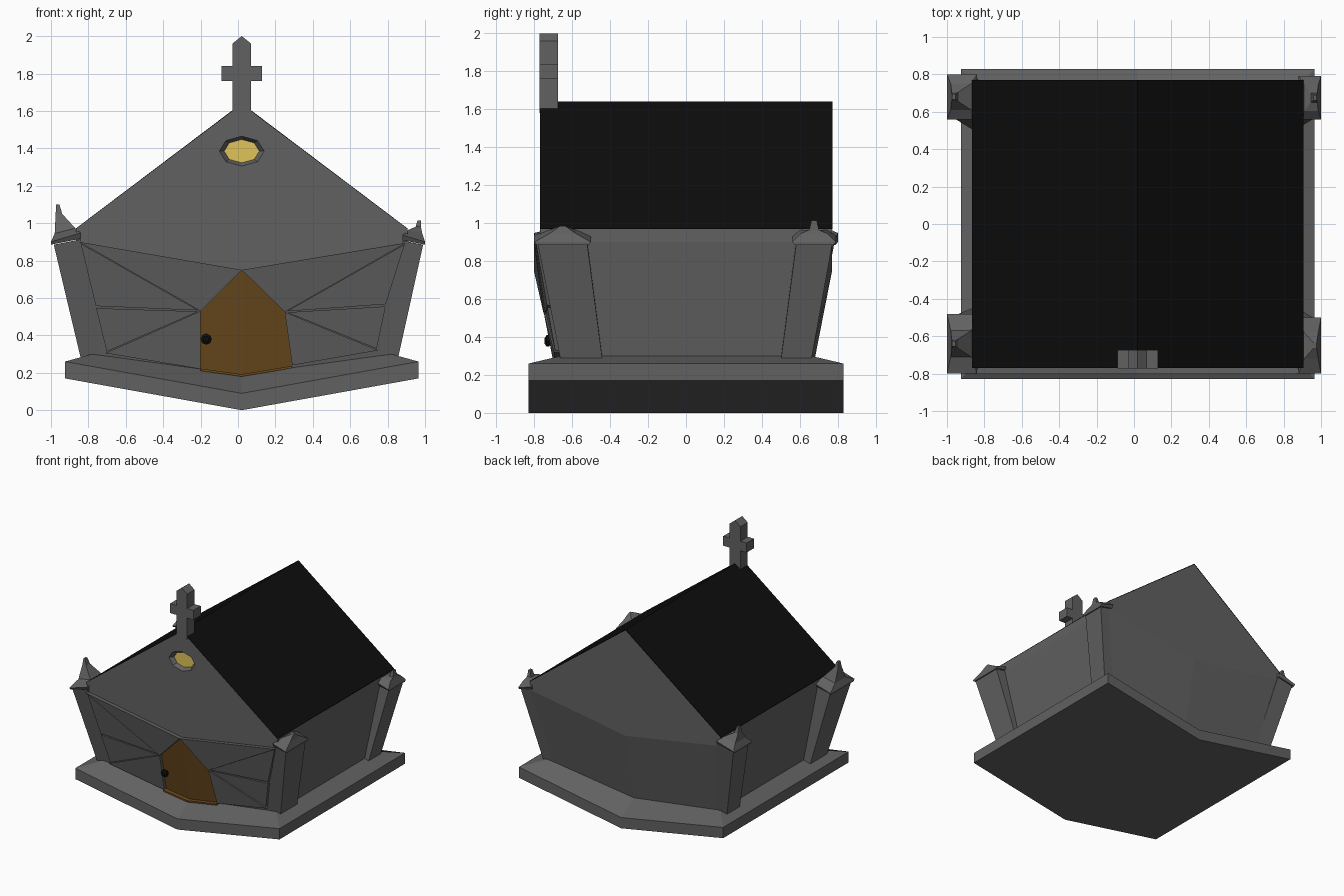
import bpy, bmesh, math
from mathutils import Vector

if "Cube" in bpy.data.objects:
    bpy.data.objects.remove(bpy.data.objects["Cube"])

CX = 0.02   # ridge line of the building


def mat(name, rgb):
    m = bpy.data.materials.new(name)
    m.diffuse_color = (*rgb, 1)
    m.use_nodes = True
    m.node_tree.nodes["Principled BSDF"].inputs["Base Color"].default_value = m.diffuse_color
    return m


STONE = mat("stone", (0.12, 0.12, 0.12))
BLACK = mat("roof_black", (0.004, 0.004, 0.004))
WOOD = mat("door_wood", (0.15, 0.07, 0.013))
GLASS = mat("window_glass", (0.75, 0.55, 0.1))


def loft(name, rings, material=STONE, split_caps=False):
    """Skin a stack of equal-length rings and close both ends."""
    bm = bmesh.new()
    vs = [[bm.verts.new(p) for p in r] for r in rings]
    n = len(rings[0])
    for a, b in zip(vs, vs[1:]):
        for i in range(n):
            j = (i + 1) % n
            bm.faces.new((a[i], a[j], b[j], b[i]))
    for r in (vs[0], vs[-1]):
        if split_caps:      # six-point rings fold along the ridge line
            bm.faces.new((r[0], r[1], r[4], r[5]))
            bm.faces.new((r[1], r[2], r[3], r[4]))
        else:
            bm.faces.new(r)
    bmesh.ops.recalc_face_normals(bm, faces=bm.faces)
    me = bpy.data.meshes.new(name)
    bm.to_mesh(me)
    bm.free()
    me.materials.append(material)
    ob = bpy.data.objects.new(name, me)
    bpy.context.collection.objects.link(ob)
    return ob


def prism(name, pts, y0, y1, material=STONE):
    return loft(name, [[(x, y, z) for x, z in pts] for y in (y0, y1)], material)


def ring(hw, hy, zs, zm):
    """Six-point folded ring: side height zs, middle height zm."""
    front = [(CX - hw, -hy, zs), (CX, -hy, zm), (CX + hw, -hy, zs)]
    return front + [(x, -y, z) for x, y, z in reversed(front)]


# Folded base slab and flaring body with gables
loft("base_slab", [ring(.945, .83, .17, 0), ring(.945, .83, .26, .09),
                   ring(.80, .66, .30, .19)], split_caps=True)
body = loft("body", [ring(.79, .65, .28, .17), ring(.80, .66, .30, .19),
                     ring(.885, .77, .90, .75), ring(.885, .77, .97, 1.636)],
            split_caps=True)

# Roof sheet
prism("roof", [(CX - .885, .967), (CX, 1.633), (CX + .885, .967),
               (CX + .885, .973), (CX, 1.641), (CX - .885, .973)],
      -.769, .771, BLACK)

# Cross on the front gable
half = [(.05, 1.58), (.05, 1.76), (.108, 1.76), (.108, 1.84), (.05, 1.84), (.05, 1.96)]
prism("cross", [(CX + x, z) for x, z in half] + [(CX, 2.0)]
      + [(CX - x, z) for x, z in reversed(half)], -.772, -.675)


# Sunken eight-sided window
def octagon(rx, rz, y):
    return [(CX + rx * math.cos(math.pi * k / 4), y, 1.385 + rz * math.sin(math.pi * k / 4))
            for k in range(8)]


cutter = loft("window_cutter", [octagon(.125, .085, -.78), octagon(.12, .08, -.77),
                                octagon(.088, .058, -.73)])
cutter.hide_render = True
cutter.hide_viewport = True
cut = body.modifiers.new("window_hole", "BOOLEAN")
cut.operation = "DIFFERENCE"
cut.object = cutter
cut.solver = "EXACT"
loft("window_pane", [octagon(.094, .063, -.738), octagon(.094, .063, -.72)], GLASS)


# Front wall: plates laid on the leaning wall
def wall_y(x, z):
    d = abs(x - CX)
    lo, hi = .19 + .11 * d / .8, .75 + .15 * d / .865
    return -.66 - .11 * (z - lo) / (hi - lo)


def plate(name, pts, out, back=.02, material=STONE, gap=0.0):
    c = sum((Vector(p) for p in pts), Vector((0, 0))) / len(pts)
    pts = [Vector(p) + (c - Vector(p)).normalized() * gap for p in pts]
    loft(name, [[(x, wall_y(x, z) - out, z) for x, z in pts],
                [(x, wall_y(x, z) + back, z) for x, z in pts]], material)


fans = {"left": ((-.20, .53), (-.85, .90), (-.77, .55), (-.71, .305), (-.20, .22)),
        "right": ((.25, .525), (.90, .895), (.80, .56), (.75, .32), (.29, .24))}
for side, (hub, top, mid, low, foot) in fans.items():
    plate(side + "_header_panel", [hub, (CX, .75), top], .032)
    plate(side + "_upper_panel", [hub, top, mid], .022, gap=.012)
    plate(side + "_middle_panel", [hub, mid, low], .022, gap=.012)
    plate(side + "_lower_panel", [hub, low, foot], .03)

# Door in two folded halves, sill and handle
plate("door_left", [(-.20, .525), (CX, .75), (CX, .19), (-.20, .22)], .004, material=WOOD)
plate("door_right", [(CX, .75), (.25, .525), (.29, .235), (CX, .19)], .004, material=WOOD)
prism("door_sill", [(-.20, .21), (CX, .18), (.29, .225), (.29, .237), (CX, .192), (-.20, .222)],
      -.70, -.65, WOOD)
loft("door_handle", [[(-.17 + r * math.cos(a * math.pi / 4), y, .38 + r * math.sin(a * math.pi / 4))
                      for a in range(8)]
                     for r, y in ((.014, -.68), (.014, -.715), (.03, -.72), (.03, -.735), (.015, -.745))],
     BLACK)


# Leaning corner pillars with pointed caps
def pillar(name, s, xb, xt, yb, yt, tip, spire):
    """xb/xt: (inner, outer) at bottom/top; yb/yt: y range at bottom/top."""
    def quad(xs, ys, z, tilt=.2):
        (xi, xo), (y0, y1) = xs, ys
        zi = z + tilt * abs(xo - xi)
        return [(s * xi, y0, zi), (s * xo, y0, z), (s * xo, y1, z), (s * xi, y1, zi)]

    def grow(r, d):
        return (r[0] - d, r[1] + d)

    loft(name, [quad(xb, yb, .275), quad(xt, yt, .885)])
    ym = sum(yt) / 2
    cap_x = (xt[0], 1.0)
    xm = xt[1] - .035
    rings = [quad(cap_x, grow(yt, .008), .885), quad(cap_x, grow(yt, .02), .90, .3),
             quad((xt[0] + .03, xt[1] - .005), (ym - .07, ym + .07), .945, .25)]
    if spire:
        rings.append(quad((xm - .01, xm + .025), (ym - .025, ym + .025), tip - .05, 0))
    rings.append(quad((xm + .005, xm + .022), (ym - .014, ym + .014), tip, 0))
    loft(name + "_cap", rings)


pillar("front_left_pillar", -1, (.71, .84), (.84, .985), (-.66, -.44), (-.78, -.50), 1.10, True)
pillar("back_left_pillar", -1, (.71, .84), (.84, .985), (.49, .66), (.58, .78), 1.06, True)
pillar("front_right_pillar", 1, (.75, .855), (.88, .99), (-.66, -.44), (-.78, -.52), .985, False)
pillar("back_right_pillar", 1, (.75, .855), (.88, .99), (.50, .66), (.58, .77), 1.015, True)
